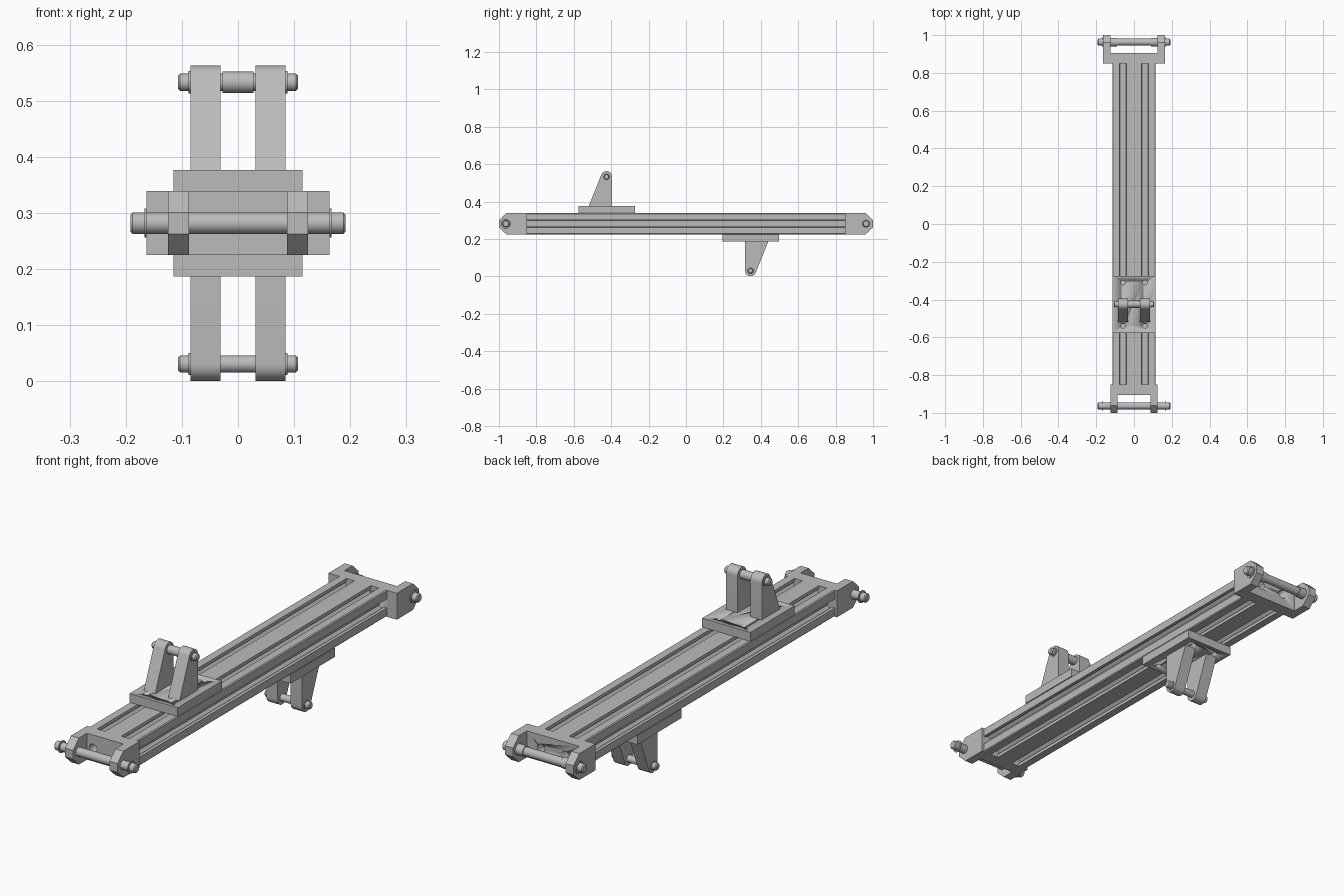
import bpy, bmesh, math
from mathutils import Matrix, Vector

if "Cube" in bpy.data.objects:
    bpy.data.objects.remove(bpy.data.objects["Cube"])

grey = bpy.data.materials.new("plain grey metal")
grey.diffuse_color = (0.5, 0.5, 0.5, 1)
grey.use_nodes = True
grey.node_tree.nodes["Principled BSDF"].inputs["Base Color"].default_value = grey.diffuse_color


def finish(name, bm):
    bmesh.ops.recalc_face_normals(bm, faces=bm.faces)
    me = bpy.data.meshes.new(name)
    bm.to_mesh(me)
    bm.free()
    me.materials.append(grey)
    ob = bpy.data.objects.new(name, me)
    bpy.context.collection.objects.link(ob)
    bpy.ops.object.select_all(action='DESELECT')
    ob.select_set(True)
    bpy.context.view_layer.objects.active = ob
    bpy.ops.object.shade_smooth_by_angle(angle=math.radians(30))
    return ob


def prism(name, pts, axis, a, b):
    """Extrude a 2D profile along x (pts = y,z), y (x,z) or z (x,y)."""
    place = {'x': lambda p: (a, p[0], p[1]), 'y': lambda p: (p[0], a, p[1]),
             'z': lambda p: (p[0], p[1], a)}[axis]
    bm = bmesh.new()
    face = bm.faces.new([bm.verts.new(place(p)) for p in pts])
    new = bmesh.ops.extrude_face_region(bm, geom=[face])['geom']
    step = Vector([(b - a) * (axis == k) for k in 'xyz'])
    bmesh.ops.translate(bm, vec=step, verts=[v for v in new if isinstance(v, bmesh.types.BMVert)])
    return finish(name, bm)


def lathe_x(name, y, z, rings, seg=32):
    """Turned part along x from (x, radius) steps."""
    bm = bmesh.new()
    loops = [[bm.verts.new((x, y + r * math.cos(2 * math.pi * i / seg),
                            z + r * math.sin(2 * math.pi * i / seg))) for i in range(seg)]
             for x, r in rings]
    for p, q in zip(loops, loops[1:]):
        for i in range(seg):
            j = (i + 1) % seg
            bm.faces.new((p[i], p[j], q[j], q[i]))
    bm.faces.new(loops[0])
    bm.faces.new(loops[-1])
    return finish(name, bm)


def drill(ob, spots, r, axis):
    """Cut round holes through a part."""
    bm = bmesh.new()
    rot = Matrix.Rotation(math.pi / 2, 4, 'X') if axis == 'y' else Matrix()
    for s in spots:
        bmesh.ops.create_cone(bm, cap_ends=True, segments=24, radius1=r, radius2=r,
                              depth=0.2, matrix=Matrix.Translation(s) @ rot)
    cutter = finish("hole_cutter", bm)
    cutter.hide_render = True
    mod = ob.modifiers.new("holes", 'BOOLEAN')
    mod.operation, mod.solver, mod.object = 'DIFFERENCE', 'EXACT', cutter
    bpy.context.view_layer.objects.active = ob
    bpy.ops.object.modifier_apply(modifier=mod.name)
    bpy.data.objects.remove(cutter)


def pin(name, y, z, half, r):
    c = 0.004
    lathe_x(name, y, z, [(-half, r - c), (-half + c, r), (half - c, r), (half, r - c)])


def collar(name, y, z, x0, x1, r):
    lathe_x(name, y, z, [(x0, r), (x1, r)])


MID = 0.282          # height of the beam centre
HX, HZ = 0.115, 0.057

# slotted beam: each side of the outline carries T-shaped slots
slot = [(-.019, 0), (-.019, .014), (-.03, .014), (-.03, .02), (-.016, .035)]
slot += [(-u, d) for u, d in reversed(slot)]
outline = []
for start, along, inward, centres in [
        ((-HX, -HZ), (1, 0), (0, 1), (HX - .058, HX + .058)),
        ((HX, -HZ), (0, 1), (-1, 0), (HZ,)),
        ((HX, HZ), (-1, 0), (0, -1), (HX - .058, HX + .058)),
        ((-HX, HZ), (0, -1), (1, 0), (HZ,))]:
    s, t, n = Vector(start), Vector(along), Vector(inward)
    c = 0.004
    outline.append(s + t * c)
    for m in centres:
        outline += [s + t * (m + u) + n * d for u, d in slot]
    outline.append(s + t * (2 * (HX if along[0] else HZ) - c))
prism("slotted_beam", [(p.x, p.y + MID) for p in outline], 'y', -0.85, 0.85)

# end forks: bridge plate with two chamfered arms, and a cross pin
for side, label, inner, outer in [(-1, "front", .087, .125), (1, "back", .125, .163)]:
    y0, y1, yc, ye = (side * v for v in (.85, .905, .96, 1.0))
    box = [(-inner, y0), (inner, y0), (inner, y1), (-inner, y1)]
    bridge = prism(label + "_fork_bridge", box, 'z', MID - HZ, MID + HZ)
    drill(bridge, [(-.058, y1, MID), (.058, y1, MID)], .018, 'y')
    arm = [(y0, MID - HZ), (yc, MID - HZ), (ye, MID - .019),
           (ye, MID + .019), (yc, MID + HZ), (y0, MID + HZ)]
    yp = side * .963
    for s in (-1, 1):
        prism(label + "_fork_arm", arm, 'x', s * inner, s * outer)
        collar(label + "_pin_clip", yp, MID, s * .163, s * .167, .026)
        if side == 1:
            collar("back_pin_spacer", yp, MID, s * .09, s * .125, .023)
    pin(label + "_cross_pin", yp, MID, .192, .019)

# mounting brackets: the lower one is the upper one turned half round the x axis
for up, yc, label in [(1, -.425, "upper"), (-1, .345, "lower")]:
    zp = MID + up * .251
    zb, zt = MID + up * HZ, MID + up * .095
    plate = prism(label + "_bracket_plate",
                  [(-HX, yc - .151), (HX, yc - .151), (HX, yc + .151), (-HX, yc + .151)],
                  'z', zb, zt)
    drill(plate, [(x, yc + d, (zb + zt) / 2) for x in (-.058, .058) for d in (-.115, .115)],
          .012, 'z')
    # rounded lug: straight edge on one side, sloping edge on the other
    lug = [(yc + up * .03, zt)]
    for i in range(17):
        a = math.radians(i * 162 / 16)
        lug.append((yc + up * .03 * math.cos(a), zp + up * .03 * math.sin(a)))
    lug.append((yc - up * .095, zt))
    for s in (-1, 1):
        prism(label + "_bracket_lug", lug, 'x', s * .031, s * .085)
        collar(label + "_bracket_clip", yc, zp, s * .085, s * .088, .02)
    pin(label + "_bracket_pin", yc, zp, .107, .0155)
    if up == 1:
        collar("upper_pin_sleeve", yc, zp, -.028, .028, .019)
